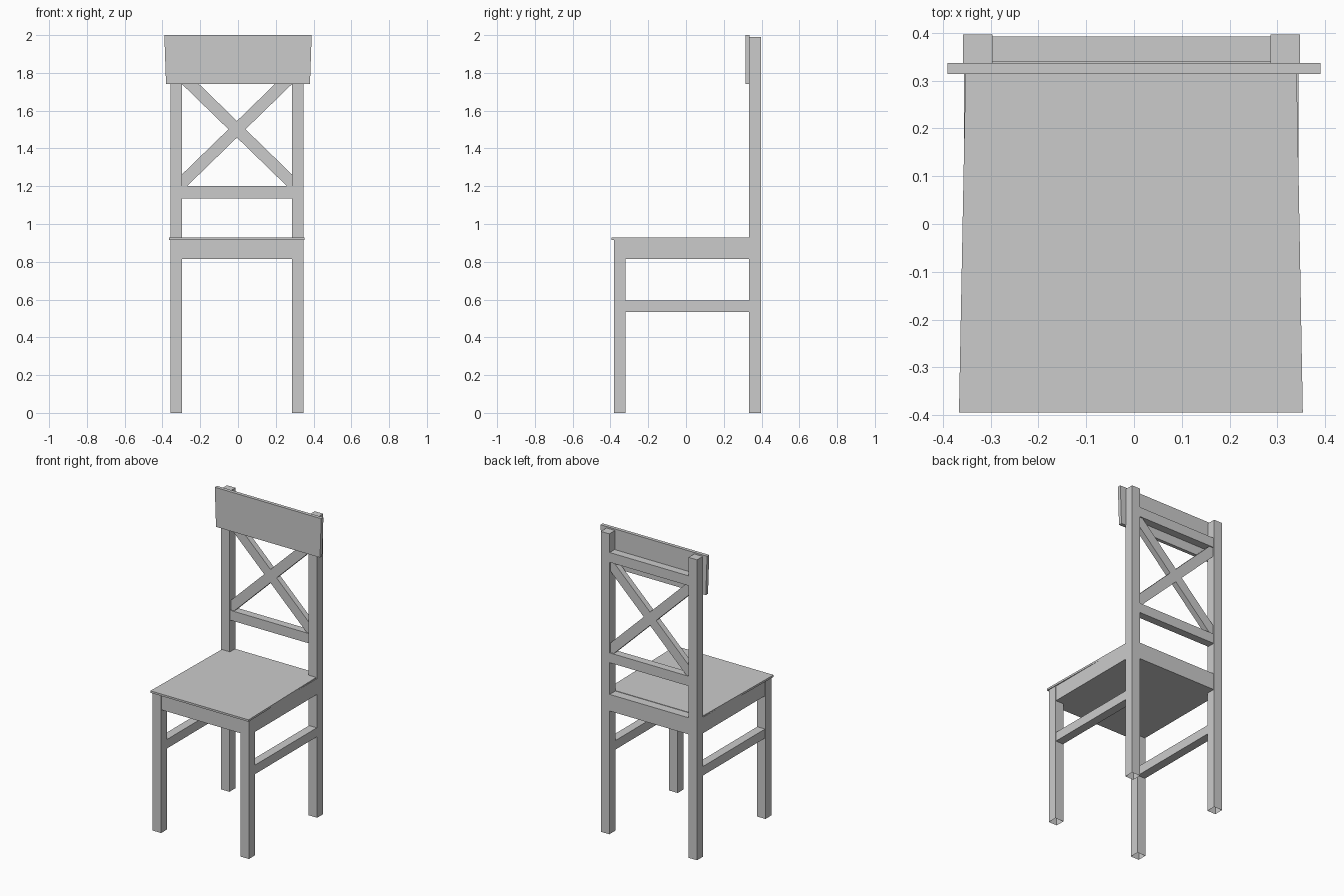
import bpy

if "Cube" in bpy.data.objects:
    bpy.data.objects.remove(bpy.data.objects["Cube"])

CX = -0.0055          # centre line of the frame
IN, OUT = 0.2905, 0.3525   # inner and outer leg distance from the centre line


def prism(name, a, b, faces_skip=()):
    """Loft between two matching loops of points."""
    n = len(a)
    faces = [tuple(range(n))[::-1], tuple(range(n, 2 * n))]
    faces = [f for i, f in enumerate(faces) if i not in faces_skip]
    faces += [(i, (i + 1) % n, n + (i + 1) % n, n + i) for i in range(n)]
    mesh = bpy.data.meshes.new(name)
    mesh.from_pydata(a + b, [], faces)
    obj = bpy.data.objects.new(name, mesh)
    bpy.context.collection.objects.link(obj)
    return obj


def box(name, x, y, z, open_bottom=False):
    def loop(h):
        return [(x[0], y[0], h), (x[1], y[0], h), (x[1], y[1], h), (x[0], y[1], h)]
    return prism(name, loop(z[0]), loop(z[1]), (0,) if open_bottom else ())


def slab(name, profile, y0, y1):
    """Extrude an x-z profile (counter-clockwise from the front) along y."""
    return prism(name, [(x, y0, z) for x, z in profile][::1],
                 [(x, y1, z) for x, z in profile])


def fix_normals(obj):
    import bmesh
    bm = bmesh.new()
    bm.from_mesh(obj.data)
    bmesh.ops.recalc_face_normals(bm, faces=bm.faces)
    bm.to_mesh(obj.data)
    bm.free()


# Legs, posts and side stretchers, left and right
for side, s in (("left", -1), ("right", 1)):
    x = sorted((CX + s * IN, CX + s * OUT))
    box(f"front_leg_{side}", x, (-0.382, -0.32), (0, 0.918), True)
    box(f"back_post_{side}", x, (0.333, 0.396), (0, 1.99), True)
    xs = sorted((CX + s * (IN + 0.002), CX + s * (OUT - 0.003)))
    box(f"side_stretcher_{side}", xs, (-0.32, 0.333), (0.535, 0.595))

# Solid seat frame, and the part of it between the back posts
box("seat_frame", (CX - OUT + 0.003, CX + OUT - 0.003), (-0.379, 0.333), (0.815, 0.92))
box("back_apron", (CX - IN, CX + IN), (0.333, 0.392), (0.815, 0.925))

# Seat board, narrowing towards the back
plan = [(-0.366, -0.394), (0.353, -0.394), (0.340, 0.333), (-0.352, 0.333)]
prism("seat", [(x, y, 0.915) for x, y in plan], [(x, y, 0.928) for x, y in plan])

# Back rails above and below the cross
box("lower_back_rail", (CX - IN, CX + IN), (0.34, 0.392), (1.135, 1.20))
box("upper_back_rail", (CX - IN, CX + IN), (0.34, 0.392), (1.80, 1.865))

# Crossed bars
for name, s in (("cross_bar_rising", 1), ("cross_bar_falling", -1)):
    pts = [(CX - s * IN, 1.175), (CX + s * IN, 1.74),
           (CX + s * IN, 1.828), (CX - s * IN, 1.263)]
    fix_normals(slab(name, pts, 0.347, 0.385))

# Flared headboard
fix_normals(slab("headboard", [(-0.381, 1.74), (0.381, 1.74), (0.39, 2.0), (-0.39, 2.0)],
                 0.314, 0.337))
